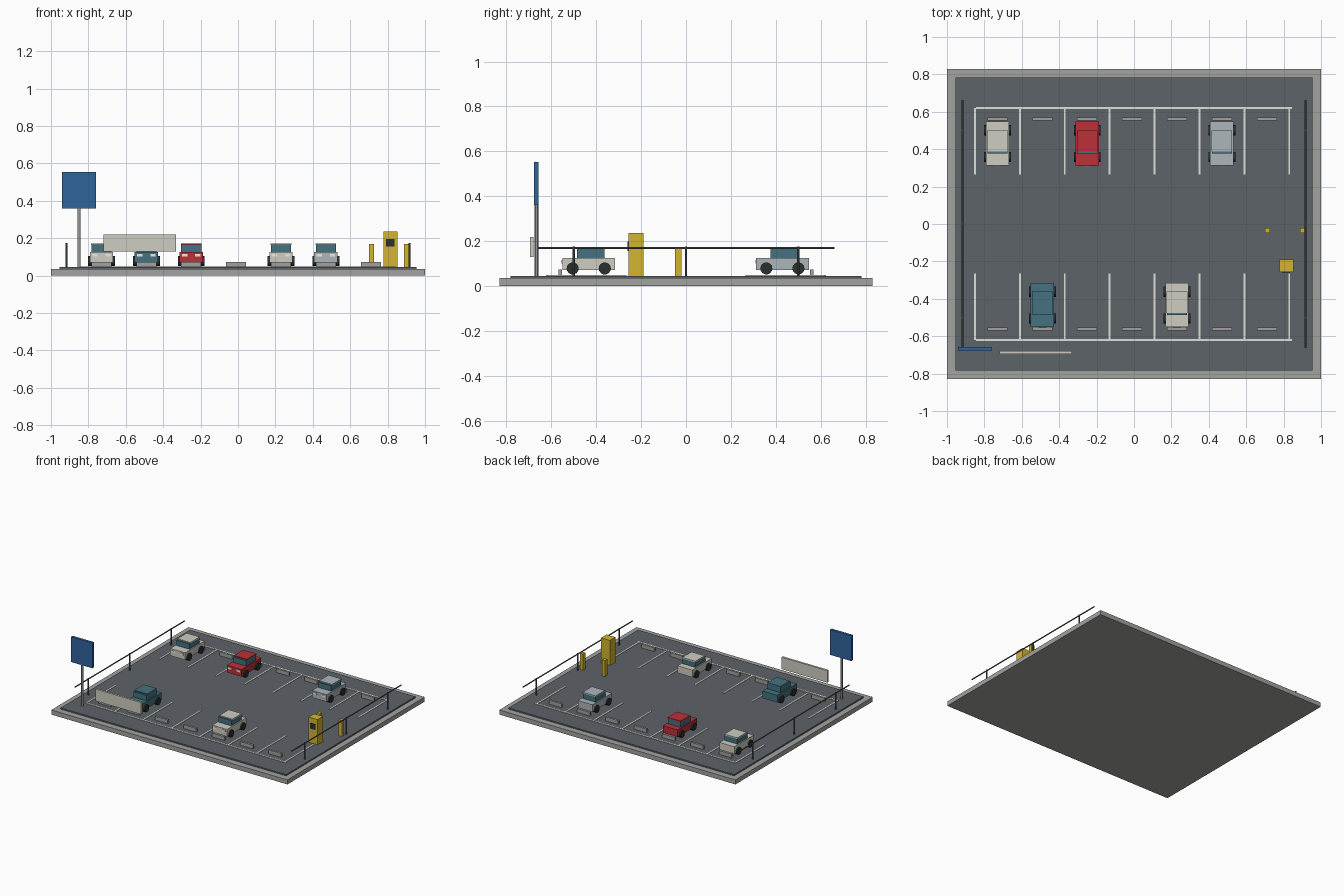
import bpy, math

if "Cube" in bpy.data.objects:
    bpy.data.objects.remove(bpy.data.objects["Cube"])

def material(name, rgb):
    m = bpy.data.materials.new(name)
    m.diffuse_color = (*rgb, 1)
    m.use_nodes = True
    m.node_tree.nodes["Principled BSDF"].inputs["Base Color"].default_value = m.diffuse_color
    return m

ASPHALT = material("asphalt", (0.11, 0.125, 0.14))
PAINT = material("line_paint", (0.75, 0.75, 0.7))
CONCRETE = material("concrete", (0.36, 0.37, 0.35))
CREAM = material("cream", (0.62, 0.61, 0.54))
RED = material("red", (0.5, 0.03, 0.04))
SILVER = material("silver", (0.42, 0.47, 0.5))
TEAL = material("teal", (0.06, 0.17, 0.22))
GLASS = material("glass", (0.06, 0.17, 0.22))
BLACK = material("black", (0.025, 0.03, 0.03))
STEEL = material("steel", (0.1, 0.11, 0.12))
POST = material("post_grey", (0.3, 0.32, 0.33))
BLUE = material("sign_blue", (0.03, 0.13, 0.34))
YELLOW = material("yellow", (0.65, 0.46, 0.03))
LAMP = material("lamp", (0.85, 0.85, 0.78))

GROUND = 0.045

def box(name, x, y, z, mat):
    """Box from (min, max) pairs."""
    bpy.ops.mesh.primitive_cube_add(size=1, location=[sum(p) / 2 for p in (x, y, z)])
    o = bpy.context.object
    o.name = name
    o.scale = [p[1] - p[0] for p in (x, y, z)]
    bpy.ops.object.transform_apply(location=False, rotation=False, scale=True)
    o.data.materials.append(mat)
    return o

def around(c, size):
    return (c - size / 2, c + size / 2)

def rod(name, loc, radius, length, axis, mat, sides=12):
    rot = {"x": (0, math.pi / 2, 0), "y": (math.pi / 2, 0, 0), "z": (0, 0, 0)}[axis]
    bpy.ops.mesh.primitive_cylinder_add(vertices=sides, radius=radius, depth=length,
                                        location=loc, rotation=rot)
    o = bpy.context.object
    o.name = name
    o.data.materials.append(mat)
    bpy.ops.object.shade_smooth_by_angle()
    return o

# ground
box("kerb_slab", (-1, 1), (-0.83, 0.83), (0, 0.035), CONCRETE)
box("asphalt", (-0.955, 0.955), (-0.782, 0.782), (0.03, GROUND), ASPHALT)

# bay markings and wheel stops, both rows
for s in (-1, 1):
    box("bay_end_line", (-0.845, 0.845), around(s * 0.62, 0.01), (GROUND - 0.002, 0.048), PAINT)
    for i in range(8):
        box("bay_line", around(-0.85 + 0.24 * i, 0.01), around(s * 0.443, 0.355),
            (GROUND - 0.002, 0.048), PAINT)
    for i in range(7):
        box("wheel_stop", around(-0.73 + 0.24 * i, 0.107), around(s * 0.561, 0.016),
            (GROUND - 0.002, 0.074), CONCRETE)

# cars, all with bonnets toward -y
def car(cx, cy, paint):
    box("car_body", around(cx, 0.125), around(cy, 0.235), (0.07, 0.125), paint)
    box("car_cabin", around(cx, 0.108), (cy - 0.053, cy + 0.07), (0.122, 0.166), GLASS)
    box("car_roof", around(cx, 0.11), (cy - 0.042, cy + 0.071), (0.164, 0.173), paint)
    for s in (-1, 1):
        box("headlight", around(cx + s * 0.035, 0.028), (cy - 0.121, cy - 0.115),
            (0.101, 0.116), LAMP)
        for dy in (-0.072, 0.071):
            rod("wheel", (cx + s * 0.061, cy + dy, 0.078), 0.027, 0.022, "x", BLACK, 14)

for cx, cy, paint in ((-0.73, 0.43, CREAM), (-0.25, 0.43, RED), (0.47, 0.43, SILVER),
                      (-0.49, -0.433, TEAL), (0.23, -0.433, CREAM)):
    car(cx, cy, paint)

# tall blue sign and low name board
rod("sign_post", (-0.85, -0.667, 0.22), 0.009, 0.36, "z", POST)
box("sign_panel", (-0.94, -0.76), around(-0.667, 0.02), (0.36, 0.553), BLUE)
box("name_board", (-0.72, -0.332), around(-0.688, 0.016), (0.128, 0.219), CREAM)

# side railings
for s in (-1, 1):
    rod("side_rail", (s * 0.917, 0, 0.168), 0.0045, 1.325, "y", STEEL, 8)
    for y in (-0.5, 0, 0.5):
        rod("rail_post", (s * 0.917, y, 0.109), 0.005, 0.132, "z", STEEL, 8)

# ticket machine and gate bollards
box("ticket_machine", around(0.815, 0.075), around(-0.223, 0.066), (GROUND - 0.002, 0.237), YELLOW)
box("machine_screen", around(0.815, 0.045), (-0.26, -0.25), (0.155, 0.197), BLACK)
for x in (0.714, 0.9):
    box("gate_bollard", around(x, 0.026), around(-0.035, 0.028), (GROUND - 0.002, 0.168), YELLOW)
